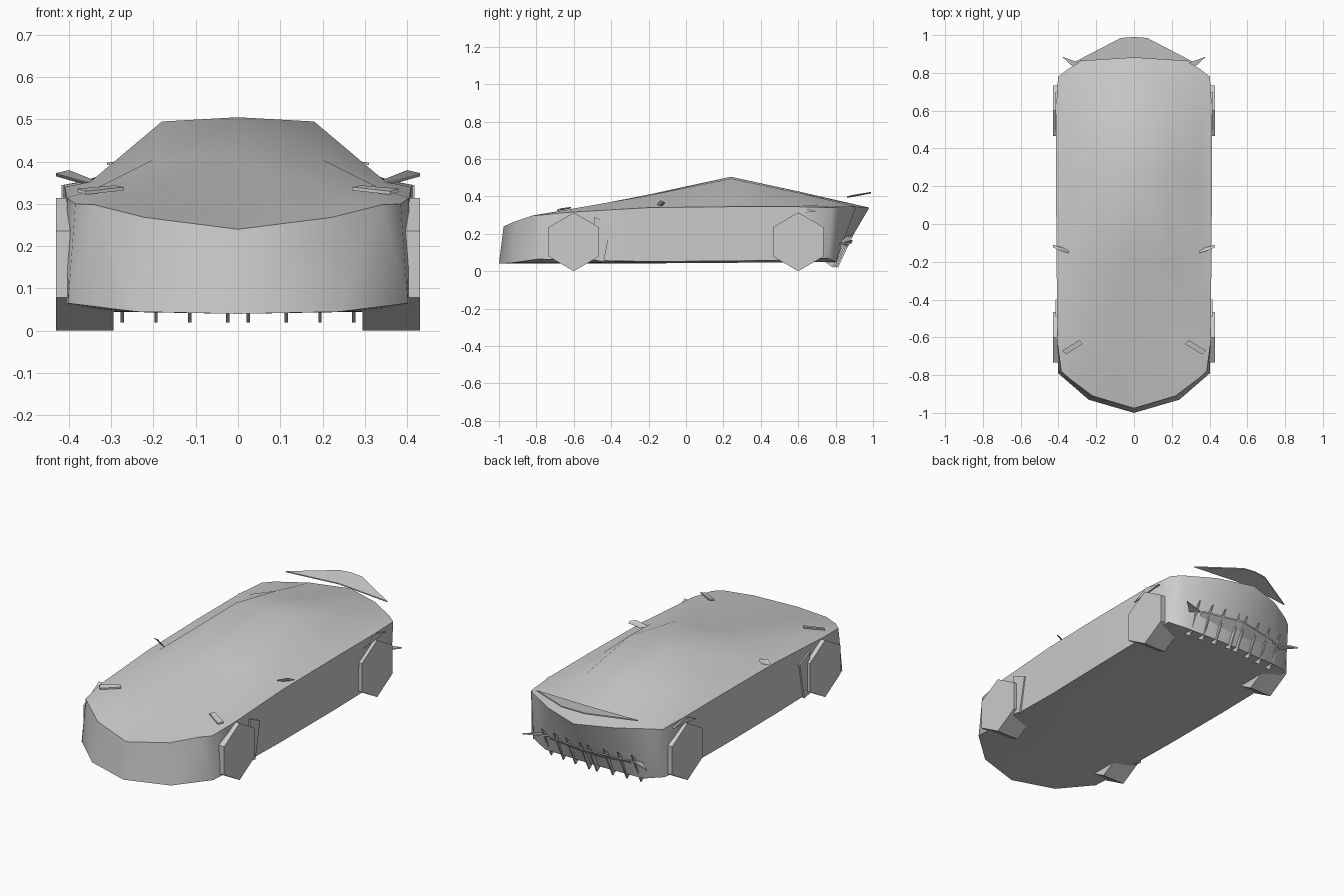
import bpy, bmesh, math
from mathutils import Vector

if "Cube" in bpy.data.objects:
    bpy.data.objects.remove(bpy.data.objects["Cube"])


def finish(name, bm, mirror=False, smooth=None):
    bmesh.ops.recalc_face_normals(bm, faces=bm.faces)
    me = bpy.data.meshes.new(name)
    bm.to_mesh(me)
    bm.free()
    ob = bpy.data.objects.new(name, me)
    bpy.context.collection.objects.link(ob)
    if mirror:
        m = ob.modifiers.new("mirror", 'MIRROR')
        m.merge_threshold = 0.0005
    if smooth:
        bpy.ops.object.select_all(action='DESELECT')
        bpy.context.view_layer.objects.active = ob
        ob.select_set(True)
        bpy.ops.object.shade_smooth_by_angle(angle=math.radians(smooth))
    return ob


def prism(name, pts, offset, mirror=True):
    """Flat outline pushed along an offset."""
    bm = bmesh.new()
    off = Vector(offset)
    a = [bm.verts.new(p) for p in pts]
    b = [bm.verts.new(Vector(p) + off) for p in pts]
    bm.faces.new(a)
    bm.faces.new(b[::-1])
    for i in range(len(a)):
        j = (i + 1) % len(a)
        bm.faces.new((a[i], a[j], b[j], b[i]))
    return finish(name, bm, mirror)


# body: half sections from underside centre, round the side, to the roof centre
def flat(y, xz):
    return [(x, y, z) for x, z in xz]


sections = [
    [(0, -1, .04), (.24, -.93, .045), (.402, -.79, .065), (.385, -.78, .30),
     (.34, -.82, .298), (.22, -.91, .268), (0, -.975, .24)],
    flat(-.63, [(0, .04), (.3, .045), (.405, .06), (.405, .315), (.35, .33), (.22, .325), (0, .315)]),
    flat(-.2, [(0, .042), (.3, .045), (.405, .052), (.41, .34), (.35, .352), (.2, .405), (0, .41)]),
    flat(.24, [(0, .045), (.3, .045), (.41, .055), (.413, .345), (.34, .357), (.18, .495), (0, .505)]),
    flat(.6, [(0, .048), (.3, .048), (.41, .06), (.413, .345), (.36, .355), (.19, .42), (0, .427)]),
    [(0, .81, .05), (.3, .80, .05), (.402, .76, .07), (.402, .78, .34),
     (.35, .82, .345), (.2, .91, .345), (0, .98, .34)],
]
bm = bmesh.new()
rows = [[bm.verts.new(p) for p in s] for s in sections]
for r, s in zip(rows, rows[1:]):
    for i in range(6):
        bm.faces.new((r[i], r[i + 1], s[i + 1], s[i]))
for r in (rows[0], rows[-1]):
    bm.faces.new((r[0], r[1], r[5], r[6]))
    bm.faces.new((r[1], r[2], r[4], r[5]))
    bm.faces.new((r[2], r[3], r[4]))
finish("body", bm, True, 50)

# six-sided wheels
for name, y in (("front_wheels", -.6), ("rear_wheels", .6)):
    ring = [(.295, y + .155 * math.sin(k * math.pi / 3), .157 + .157 * math.cos(k * math.pi / 3))
            for k in range(6)]
    prism(name, ring, (.135, 0, 0))

# arch flares behind and above the wheels
prism("front_arch", [(.395, -.49, .29), (.395, -.4, .25), (.395, -.44, .05), (.395, -.49, .06)], (.02, 0, 0))
prism("rear_arch", [(.40, .5, .30), (.40, .6, .345), (.40, .7, .32)], (.018, 0, 0))

# swept rear wing
prism("rear_wing", [(0, .88, .40), (.31, .86, .392), (.07, .985, .415), (0, .99, .418)], (0, 0, .006))

# mirrors, headlight blades and rear corner blades
prism("mirror", [(.32, -.15, .34), (.40, -.125, .372), (.43, -.11, .365), (.36, -.13, .345)], (0, -.012, .008))
prism("headlight", [(.27, -.635, .332), (.29, -.615, .336), (.38, -.67, .328), (.36, -.69, .322)], (0, 0, .008))
prism("corner_blade", [(.25, .84, .15), (.38, .885, .145), (.31, .82, .14)], (0, 0, .008))

# diffuser fins under the tail
for i, x in enumerate((.02, .11, .19, .27)):
    s = -.03 * (x / .27)
    prism(f"diffuser_fin_{i}", [(x, .76 + s, .06), (x, .815 + s, .02), (x, .90 + s, .2)], (.008, 0, 0))
prism("diffuser_plate", [(0, .79, .07), (.26, .77, .07), (.24, .85, .15), (0, .89, .16)], (0, 0, .008))
